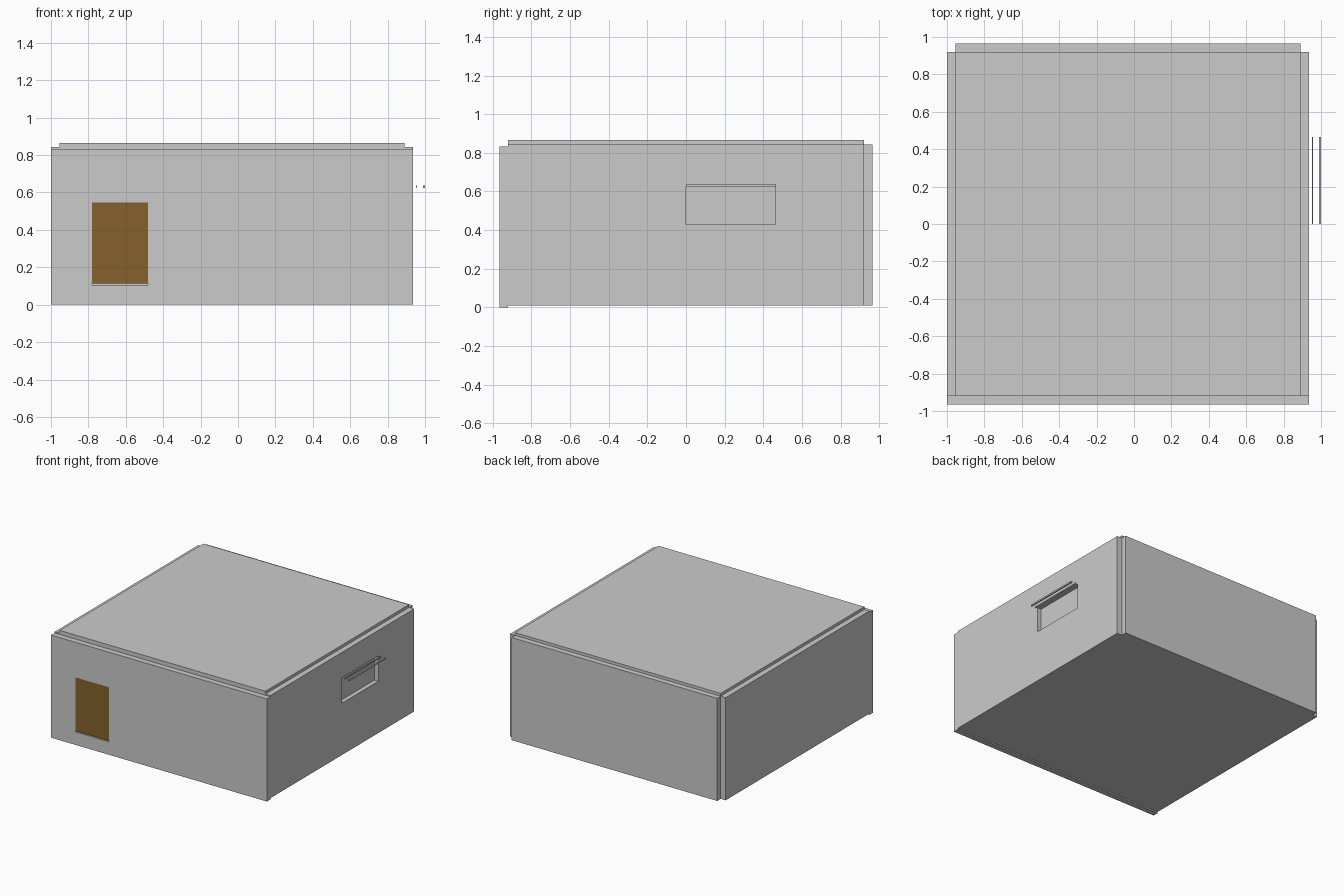
import bpy
import bmesh
from mathutils import Vector

if "Cube" in bpy.data.objects:
    bpy.data.objects.remove(bpy.data.objects["Cube"])


def box(name, lo, hi, mat=None):
    """Axis-aligned box between two corners."""
    lo, hi = Vector(lo), Vector(hi)
    bm = bmesh.new()
    bmesh.ops.create_cube(bm, size=1)
    for v in bm.verts:
        v.co = Vector((c + 0.5) * s + l for c, s, l in zip(v.co, hi - lo, lo))
    mesh = bpy.data.meshes.new(name)
    bm.to_mesh(mesh)
    bm.free()
    ob = bpy.data.objects.new(name, mesh)
    bpy.context.collection.objects.link(ob)
    if mat:
        mesh.materials.append(mat)
    return ob


def cut(target, name, lo, hi):
    """Cut a box-shaped opening with a hidden cutter."""
    cutter = box(name, lo, hi)
    cutter.hide_render = True
    cutter.hide_viewport = True
    cutter.display_type = 'WIRE'
    mod = target.modifiers.new("opening", 'BOOLEAN')
    mod.operation = 'DIFFERENCE'
    mod.solver = 'EXACT'
    mod.object = cutter


X0, X1, Y = -1.0, 0.935, 0.965   # outer extents of the hut
T = 0.045                        # slab thickness
XI0, XI1, YI = X0 + T, X1 - T, Y - T

brown = bpy.data.materials.new("door_brown")
brown.diffuse_color = (0.24, 0.12, 0.025, 1)
brown.use_nodes = True
brown.node_tree.nodes["Principled BSDF"].inputs["Base Color"].default_value = brown.diffuse_color

# floor and raised roof slab, both between the walls
box("floor", (XI0, -YI, 0.01), (XI1, YI, 0.01 + T))
box("roof", (XI0, -YI, 0.82), (XI1, YI, 0.865))

# walls: the back corners stay notched
front = box("front_wall", (X0, -Y, 0), (X1, -YI, 0.832))
box("back_wall", (XI0, YI, 0.01), (XI1, Y, 0.842))
box("left_wall", (X0, -YI, 0.01), (XI0, YI, 0.842))
right = box("right_wall", (XI1, -YI, 0.01), (X1, YI, 0.842))

# door, flush in an opening with a narrow gap underneath
cut(front, "door_cutter", (-0.78, -Y - 0.1, 0.105), (-0.48, -YI + 0.02, 0.547))
box("door", (-0.78, -Y, 0.113), (-0.48, -YI, 0.547), brown)
box("door_sill", (-0.78, -Y + 0.02, 0.105), (-0.48, -YI, 0.113))

# recessed window on the right side
cut(right, "window_cutter", (XI1 - 0.02, 0, 0.43), (X1 + 0.1, 0.462, 0.635))
box("window_panel", (XI1, 0, 0.43), (XI1 + 0.01, 0.462, 0.635))

# two thin rails in front of the window head
box("inner_rail", (0.952, 0, 0.627), (0.958, 0.465, 0.637))
box("outer_rail", (0.988, 0, 0.625), (1.0, 0.465, 0.637))
